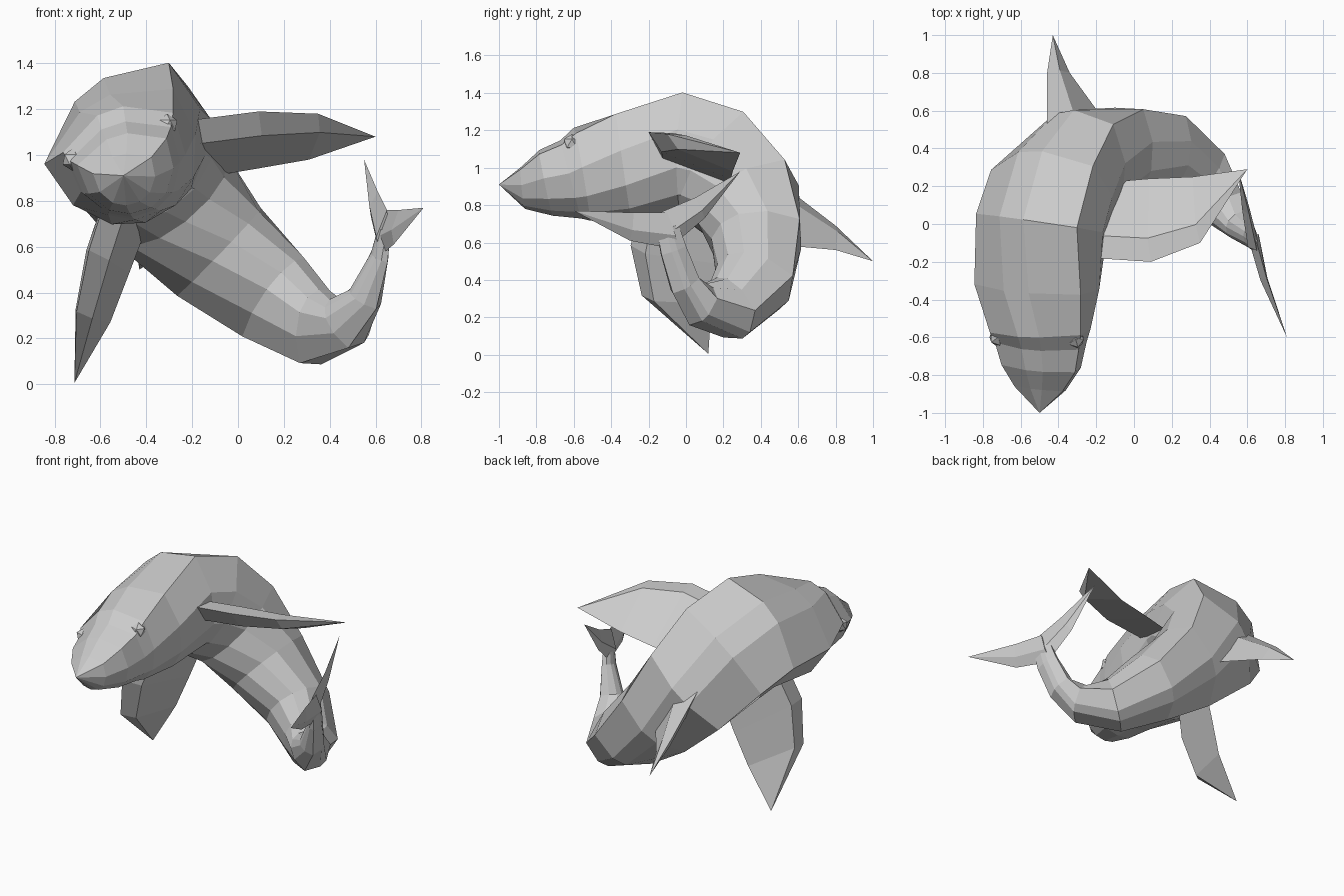
import bpy, bmesh
from mathutils import Vector as V

if "Cube" in bpy.data.objects:
    bpy.data.objects.remove(bpy.data.objects["Cube"])


def finish(bm, name):
    bmesh.ops.recalc_face_normals(bm, faces=bm.faces[:])
    me = bpy.data.meshes.new(name)
    bm.to_mesh(me)
    bm.free()
    ob = bpy.data.objects.new(name, me)
    bpy.context.collection.objects.link(ob)
    return ob


def skin(bm, rings, tip=None, start=None):
    rows = [[bm.verts.new(p) for p in r] for r in rings]
    n = len(rows[0])
    for a, b in zip(rows, rows[1:]):
        for i in range(n):
            j = (i + 1) % n
            bm.faces.new((a[i], a[j], b[j], b[i]))
    for row, point in ((rows[0], start), (rows[-1], tip)):
        if point is None:
            bm.faces.new(row)
        else:
            v = bm.verts.new(point)
            for i in range(n):
                bm.faces.new((row[i], row[(i + 1) % n], v))


def fin(name, stations, tip, ridge=0.4):
    """Diamond-section fin: stations of (leading point, trailing point, half thickness)."""
    bm = bmesh.new()
    tip = V(tip)
    rings = []
    for lead, trail, th in stations:
        lead, trail = V(lead), V(trail)
        mid = lead.lerp(trail, ridge)
        nrm = (trail - lead).cross(tip - mid).normalized() * th
        rings.append([lead, mid + nrm, trail, mid - nrm])
    skin(bm, rings, tip)
    return finish(bm, name)


# Body: centre, dorsal direction, half width, half height along a curled spine
SPINE = [
    ((-.49, -.87, .90), (-.28, 0, 1), .13, .12),
    ((-.48, -.75, .93), (-.30, 0, 1), .20, .19),
    ((-.48, -.62, .95), (-.33, 0, 1), .23, .23),
    ((-.48, -.56, .98), (-.36, 0, 1), .25, .27),
    ((-.49, -.33, 1.00), (-.58, 0, 1), .32, .31),
    ((-.47, 0, 1.06), (-.63, 0, .77), .34, .34),
    ((-.41, .19, .99), (-.58, .35, .70), .34, .34),
    ((-.28, .35, .81), (-.48, .62, .38), .30, .31),
    ((-.07, .39, .59), (-.40, .75, -.10), .25, .26),
    ((.17, .37, .38), (-.15, .62, -.50), .20, .23),
    ((.36, .24, .24), (.15, .50, -.80), .15, .19),
    ((.48, .08, .27), (.55, .35, -.70), .11, .13),
    ((.56, -.01, .38), (.90, .25, -.25), .08, .08),
    ((.62, -.07, .56), (.95, .25, -.10), .07, .04),
    ((.64, -.10, .68), (.95, .25, -.10), .06, .025),
]
# Cross-section: narrow dorsal strip, broad shoulders, rounded belly
HALF = [(.24, .85), (1.02, .47), (.97, -.24), (.65, -.75), (.24, -.97)]
SECTION = HALF + [(-x, y) for x, y in reversed(HALF)]
cs = [V((-.5, -1, .91))] + [V(s[0]) for s in SPINE]
rings = []
for k, (c, up, w, h) in enumerate(SPINE):
    t = (cs[min(k + 2, len(cs) - 1)] - cs[k]).normalized()
    up = V(up)
    up = (up - t * up.dot(t)).normalized()
    left = t.cross(up)
    rings.append([V(c) + left * w * x + up * h * y for x, y in SECTION])
bm = bmesh.new()
skin(bm, rings, start=cs[0])
finish(bm, "body")

# Pectoral fins, the second mirrored through the tilted body plane
N, O = V((.77, .10, .63)).normalized(), V((-.055, .205, .54))
mirror = lambda p: V(p) - 2 * (V(p) - O).dot(N) * N
PECTORAL = [((-.22, -.18, 1.15), (-.16, .22, .90), .06),
            ((.09, -.20, 1.19), (.08, .24, .94), .06),
            ((.35, -.10, 1.18), (.31, .25, .98), .045)]
TIP = (.60, .29, 1.08)
fin("pectoral_fin_left", PECTORAL, TIP, .22)
fin("pectoral_fin_right", [(mirror(a), mirror(b), t) for a, b, t in PECTORAL], mirror(TIP), .22)

# Dorsal fin
fin("dorsal_fin", [((-.46, .50, .92), (-.18, .58, .58), .06),
                   ((-.46, .80, .69), (-.34, .80, .56), .03)], (-.43, 1.0, .50))

# Tail fluke lobes
fin("fluke_left", [((.62, -.10, .56), (.65, -.14, .76), .03),
                   ((.58, .10, .73), (.61, .05, .84), .02)], (.55, .29, .98))
fin("fluke_right", [((.62, -.04, .56), (.65, -.10, .76), .03),
                    ((.68, -.30, .61), (.70, -.28, .76), .02)], (.81, -.60, .77))

# Eyes
for side, p in (("left", (-.31, -.61, 1.13)), ("right", (-.72, -.60, .98))):
    bm = bmesh.new()
    bmesh.ops.create_icosphere(bm, subdivisions=1, radius=.05)
    finish(bm, "eye_" + side).location = p
